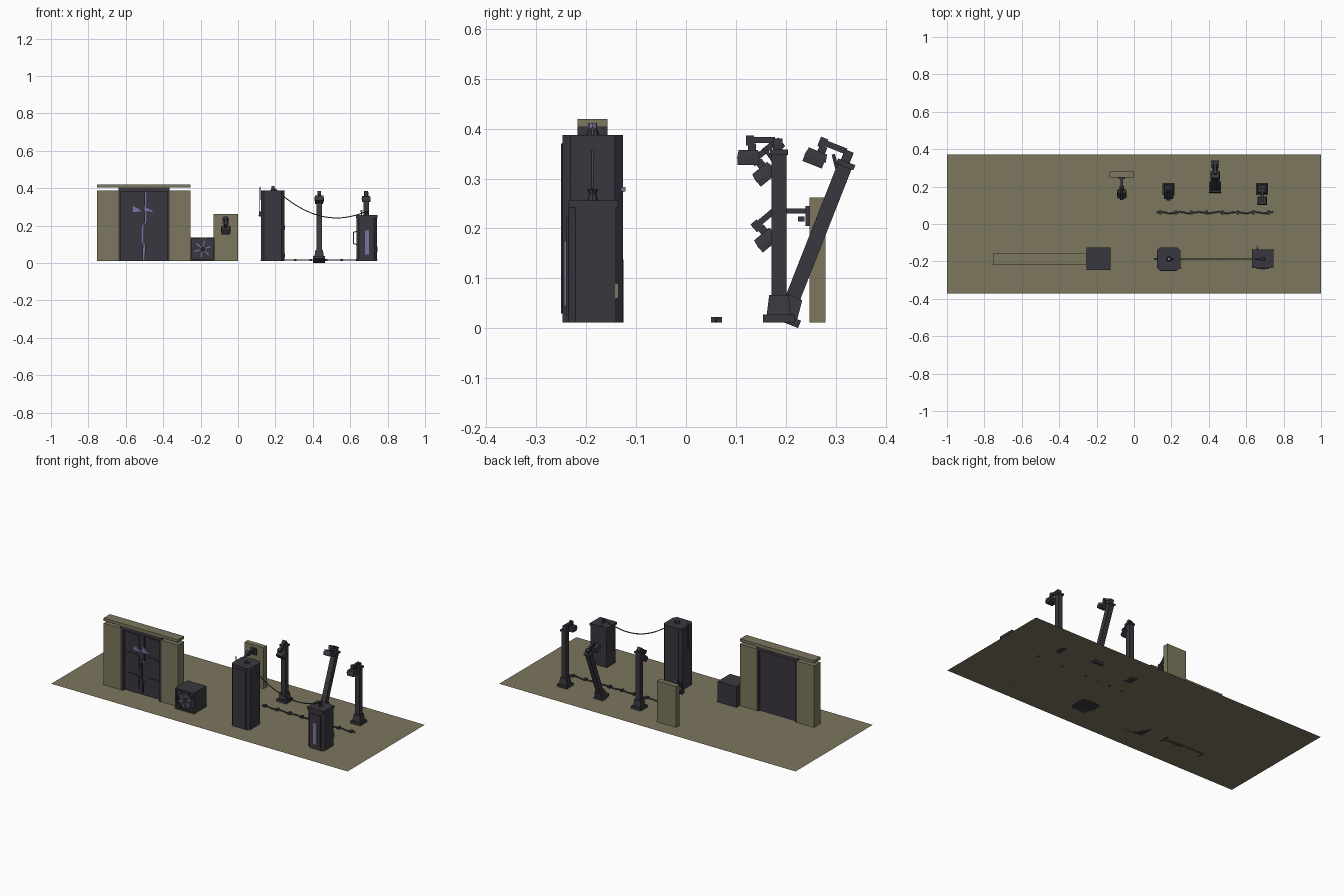
import bpy, bmesh, math
from mathutils import Matrix, Vector

if "Cube" in bpy.data.objects:
    bpy.data.objects.remove(bpy.data.objects["Cube"])


def material(name, rgb):
    m = bpy.data.materials.new(name)
    m.diffuse_color = (*rgb, 1)
    m.use_nodes = True
    m.node_tree.nodes["Principled BSDF"].inputs["Base Color"].default_value = m.diffuse_color
    return m


OLIVE = material("olive", (0.205, 0.184, 0.114))
DARK = material("charcoal", (0.042, 0.039, 0.050))
PURPLE = material("purple", (0.205, 0.175, 0.376))
CABLE = material("cable green", (0.048, 0.068, 0.062))
G = 0.012  # ground level
I = Matrix.Identity(4)


def finish(name, bm, mat, M=I):
    bmesh.ops.recalc_face_normals(bm, faces=bm.faces)
    bm.transform(M)
    me = bpy.data.meshes.new(name)
    bm.to_mesh(me)
    bm.free()
    me.materials.append(mat)
    ob = bpy.data.objects.new(name, me)
    bpy.context.collection.objects.link(ob)
    return ob


def box(name, x, y, z, mat, M=I, taper=1.0):
    """Box from (min, max) pairs; taper scales the top."""
    bm = bmesh.new()
    bmesh.ops.create_cube(bm, size=1)
    for v in bm.verts:
        if v.co.z > 0:
            v.co.x *= taper
            v.co.y *= taper
        for i, r in enumerate((x, y, z)):
            v.co[i] = (r[0] + r[1]) / 2 + v.co[i] * (r[1] - r[0])
    return finish(name, bm, mat, M)


def prism(name, pts, axis, a, b, mat, M=I):
    """Extrude a 2D outline along z, or along y with (x, z) points."""
    bm = bmesh.new()
    f = bm.faces.new([bm.verts.new((p[0], p[1], a) if axis == 'z' else (p[0], a, p[1])) for p in pts])
    ext = bmesh.ops.extrude_face_region(bm, geom=[f])
    d = Vector((0, 0, b - a)) if axis == 'z' else Vector((0, b - a, 0))
    bmesh.ops.translate(bm, vec=d, verts=[v for v in ext['geom'] if isinstance(v, bmesh.types.BMVert)])
    return finish(name, bm, mat, M)


def cylinder(name, c, r1, r2, h, mat, M=I, n=8):
    bm = bmesh.new()
    bmesh.ops.create_cone(bm, cap_ends=True, segments=n, radius1=r1, radius2=r2, depth=h)
    return finish(name, bm, mat, M @ Matrix.Translation(c))


def tube(name, pts, r, mat):
    cu = bpy.data.curves.new(name, 'CURVE')
    cu.dimensions = '3D'
    cu.bevel_depth = r
    cu.bevel_resolution = 1
    cu.use_fill_caps = True
    s = cu.splines.new('POLY')
    s.points.add(len(pts) - 1)
    for p, q in zip(s.points, pts):
        p.co = (*q, 1)
    cu.materials.append(mat)
    ob = bpy.data.objects.new(name, cu)
    bpy.context.collection.objects.link(ob)


def chamfered(x, y, c):
    (a, b), (d, e) = x, y
    return [(a + c, d), (b - c, d), (b, d + c), (b, e - c), (b - c, e), (a + c, e), (a, e - c), (a, d + c)]


# Ground sheet
bm = bmesh.new()
bmesh.ops.create_grid(bm, x_segments=1, y_segments=1, size=1)
bm.transform(Matrix.Translation((0, 0, G)) @ Matrix.Diagonal((1, 0.372, 1, 1)))
finish("ground_sheet", bm, OLIVE)

# Gate: pillars, lintel and frame
box("pillar_left", (-0.755, -0.64), (-0.216, -0.157), (G, 0.388), OLIVE)
box("pillar_right", (-0.365, -0.253), (-0.216, -0.157), (G, 0.388), OLIVE)
box("lintel", (-0.755, -0.255), (-0.218, -0.157), (0.403, 0.42), OLIVE)
box("door_frame_top", (-0.64, -0.365), (-0.218, -0.157), (0.382, 0.403), DARK)
for s, x in (("left", -0.64), ("right", -0.38)):
    box("door_frame_" + s, (x, x + 0.015), (-0.218, -0.157), (G, 0.385), DARK)
# Door leaves meeting along a stepped seam
seam = [(-0.509, G), (-0.506, 0.10), (-0.515, 0.11), (-0.515, 0.20), (-0.497, 0.215),
        (-0.497, 0.385)]
box("door_back", (-0.63, -0.375), (-0.182, -0.17), (G, 0.385), DARK)
box("seam_strip", (-0.525, -0.48), (-0.187, -0.181), (G, 0.385), PURPLE)
g = 0.009
prism("door_leaf_left", [(-0.63, 0.385), (-0.63, G)] + seam, 'y', -0.198, -0.181, DARK)
prism("door_leaf_right", [(-0.375, 0.385), (-0.375, G)] + [(x + g, z) for x, z in seam], 'y', -0.198, -0.181, DARK)
for x0, x1 in ((-0.617, -0.527), (-0.477, -0.39)):
    for z0, z1 in ((0.03, 0.125), (0.145, 0.25), (0.27, 0.37)):
        prism("door_panel", [(x0 + 0.012, z0), (x1 - 0.012, z0), (x1, z0 + 0.012), (x1, z1 - 0.012),
              (x1 - 0.012, z1), (x0 + 0.012, z1), (x0, z1 - 0.012), (x0, z0 + 0.012)], 'y', -0.204, -0.197, DARK)
# Angular door plates
prism("door_plate_left", [(-0.562, 0.305), (-0.56, 0.272), (-0.508, 0.272), (-0.508, 0.278)], 'y', -0.211, -0.203, PURPLE)
prism("door_plate_right", [(-0.503, 0.31), (-0.503, 0.272), (-0.45, 0.272)], 'y', -0.211, -0.203, PURPLE)

# Fan unit
cx, cz = -0.189, 0.075
box("fan_housing", (-0.253, -0.126), (-0.236, -0.125), (G, 0.138), DARK)
face = Matrix.Translation((cx, -0.238, cz)) @ Matrix.Rotation(math.pi / 2, 4, 'X')
box("fan_rim_low", (-0.253, -0.126), (-0.245, -0.235), (G, 0.02), DARK)
box("fan_rim_high", (-0.253, -0.126), (-0.245, -0.235), (0.13, 0.138), DARK)
for x in (-0.253, -0.134):
    box("fan_rim_side", (x, x + 0.008), (-0.245, -0.235), (G, 0.138), DARK)
for k in range(8):
    M = face @ Matrix.Rotation(k * math.pi / 4, 4, 'Z')
    box("fan_ring", (0.047, 0.053), (-0.022, 0.022), (0, 0.006), DARK, M)
for k in range(6):
    M = face @ Matrix.Rotation(k * math.pi / 3 + 0.3, 4, 'Z')
    prism("fan_blade", [(0.008, -0.002), (0.042, -0.004), (0.046, 0.003), (0.02, 0.003)], 'z', 0.001, 0.004, PURPLE, M)
cylinder("fan_hub", (0, 0, 0.003), 0.01, 0.008, 0.006, DARK, face)

# Tall cabinet with top insulator, side aerial and panels
prism("tall_cabinet", chamfered((0.122, 0.248), (-0.248, -0.126), 0.016), 'z', G, 0.387, DARK)
box("tall_cabinet_door", (0.142, 0.228), (-0.251, -0.246), (0.03, 0.37), DARK)
for z in (0.03, 0.18):
    box("tall_cabinet_hinge", (0.246, 0.252), (-0.24, -0.23), (z, z + 0.02), DARK)
cylinder("tall_insulator", (0.187, -0.187, 0.393), 0.014, 0.009, 0.014, DARK)
cylinder("tall_insulator_cap", (0.187, -0.187, 0.405), 0.009, 0.009, 0.012, PURPLE)
tube("aerial", [(0.106, -0.187, 0.252), (0.117, -0.187, 0.255), (0.117, -0.187, 0.407)], 0.0025, CABLE)
box("aerial_mount", (0.112, 0.125), (-0.193, -0.181), (0.25, 0.275), DARK)

# Small cabinet with front strip, handle and insulator
prism("small_cabinet", [(0.647, -0.236), (0.728, -0.236), (0.742, -0.222), (0.742, -0.14),
      (0.633, -0.14), (0.633, -0.222)], 'z', G, 0.255, DARK)
box("small_cabinet_lid", (0.63, 0.745), (-0.236, -0.136), (0.242, 0.256), DARK)
box("small_cabinet_door", (0.655, 0.722), (-0.241, -0.235), (0.025, 0.225), DARK)
box("front_strip", (0.678, 0.701), (-0.245, -0.24), (0.045, 0.175), PURPLE)
box("side_tag", (0.741, 0.745), (-0.142, -0.135), (0.06, 0.09), OLIVE)
tube("side_handle", [(0.635, -0.187, 0.1), (0.617, -0.187, 0.104), (0.617, -0.187, 0.165), (0.635, -0.187, 0.169)], 0.003, OLIVE)
box("back_sensor", (0.655, 0.665), (-0.13, -0.121), (0.274, 0.283), PURPLE)
tube("sensor_stalk", [(0.66, -0.14, 0.25), (0.66, -0.127, 0.275)], 0.002, DARK)
cylinder("small_insulator_low", (0.688, -0.187, 0.262), 0.012, 0.007, 0.014, DARK)
cylinder("small_insulator_top", (0.688, -0.187, 0.274), 0.007, 0.011, 0.01, DARK)

# Hanging cable between cabinets
pts = []
for i in range(21):
    t = i / 20
    pts.append((0.187 + 0.501 * t, -0.187, 0.408 - 0.13 * t - 0.36 * t * (1 - t)))
tube("hanging_cable", pts, 0.003, CABLE)

# Ground cable with clamps
tube("ground_cable", [(0.12 + 0.625 * i / 30, 0.061 + 0.004 * math.sin(i * 1.3), 0.016) for i in range(31)], 0.004, CABLE)
for i in range(8):
    x = 0.14 + i * 0.083
    box("cable_clamp", (x - 0.007, x + 0.007), (0.05, 0.072), (G, 0.023), DARK)


def lamp_head(M):
    """Lamp head reaching to -y from a hinge at the origin."""
    box("lamp_hinge", (-0.012, 0.012), (-0.012, 0.007), (-0.012, 0.01), DARK, M)
    box("lamp_arm", (-0.007, 0.007), (-0.066, -0.008), (0.001, 0.013), DARK, M)
    box("lamp_arm_tip", (-0.01, 0.01), (-0.066, -0.05), (-0.004, 0.016), DARK, M)
    box("lamp_neck", (-0.007, 0.007), (-0.062, -0.046), (-0.018, 0), DARK, M)
    box("lamp_shade", (-0.025, 0.025), (-0.084, -0.038), (-0.03, -0.013), DARK, M, 0.85)
    box("lamp_lens", (-0.023, 0.023), (-0.083, -0.041), (-0.043, -0.03), DARK, M)


def lamp_post(M, tilt):
    box("post_foot", (-0.032, 0.032), (-0.032, 0.032), (0, 0.016), DARK, M)
    box("post_base", (-0.025, 0.025), (-0.024, 0.024), (0.016, 0.055), DARK, M, 0.8)
    box("post", (-0.015, 0.015), (-0.015, 0.015), (0.05, 0.346), DARK, M)
    box("post_cap", (-0.021, 0.021), (-0.018, 0.019), (0.335, 0.346), DARK, M)
    tube("post_brace", [M @ Vector(p) for p in ((0, -0.012, 0.325), (0, -0.03, 0.35))], 0.004, DARK)
    lamp_head(M @ Matrix.Translation((0, 0, 0.358)) @ Matrix.Rotation(tilt, 4, 'X'))


lamp_post(Matrix.Translation((0.185, 0.186, G)), math.radians(40))
lamp_post(Matrix.Translation((0.685, 0.186, G)), 0)
lamp_post(Matrix.Translation((0.434, 0.195, G)) @ Matrix.Rotation(math.radians(-21.5), 4, 'X'), 0)

# Back wall slab with bracket lamp
box("wall_slab", (-0.13, 0), (0.248, 0.28), (G, 0.262), OLIVE)
box("wall_bracket_plate", (-0.083, -0.047), (0.24, 0.249), (0.205, 0.245), DARK)
box("wall_bracket_arm", (-0.072, -0.058), (0.185, 0.245), (0.23, 0.24), DARK)
box("wall_bracket_box", (-0.07, -0.06), (0.225, 0.238), (0.214, 0.224), DARK)
lamp_head(Matrix.Translation((-0.065, 0.19, 0.238)) @ Matrix.Rotation(math.radians(40), 4, 'X'))
